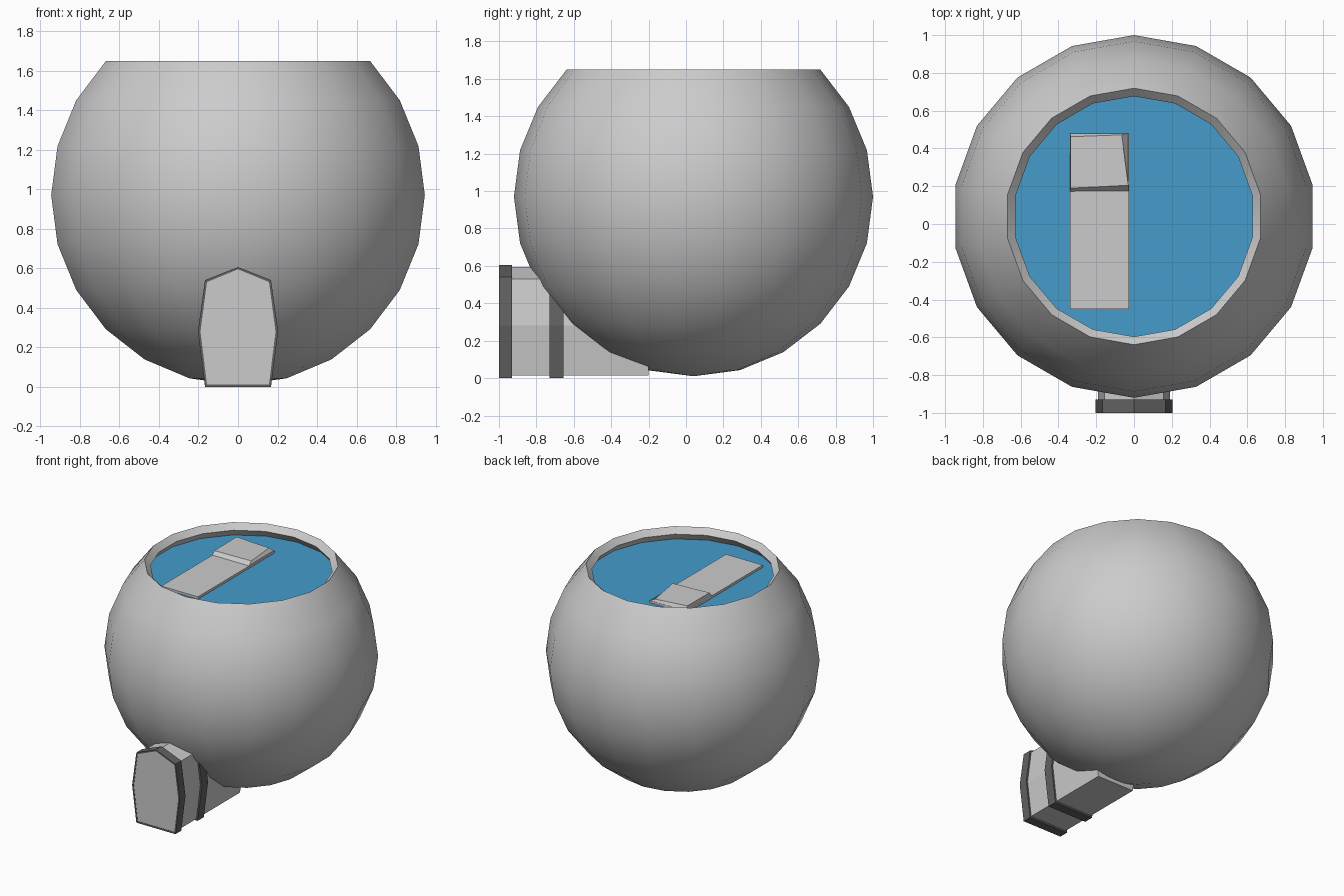
import bpy, bmesh, math
from mathutils import Vector

if "Cube" in bpy.data.objects:
    bpy.data.objects.remove(bpy.data.objects["Cube"])

CY, CZ, R, WALL = 0.04, 0.97, 0.96, 0.06
SIDES = 18


def material(name, color):
    m = bpy.data.materials.new(name)
    m.diffuse_color = color
    m.use_nodes = True
    m.node_tree.nodes["Principled BSDF"].inputs["Base Color"].default_value = m.diffuse_color
    return m


def finish(name, bm, mat=None):
    bmesh.ops.recalc_face_normals(bm, faces=bm.faces[:])
    me = bpy.data.meshes.new(name)
    bm.to_mesh(me)
    bm.free()
    ob = bpy.data.objects.new(name, me)
    bpy.context.collection.objects.link(ob)
    if mat:
        me.materials.append(mat)
    return ob


def block(name, bottom, top, mat=None):
    """Six-sided block from matching bottom and top corner loops."""
    bm = bmesh.new()
    lo = [bm.verts.new(p) for p in bottom]
    hi = [bm.verts.new(p) for p in top]
    bm.faces.new(lo)
    bm.faces.new(hi)
    n = len(lo)
    for i in range(n):
        j = (i + 1) % n
        bm.faces.new((lo[i], lo[j], hi[j], hi[i]))
    return finish(name, bm, mat)


def band(name, outer, inner, y0, y1, mat):
    """Hollow collar around an outline in the xz plane."""
    bm = bmesh.new()
    loops = [[bm.verts.new((x, y, z)) for x, z in pts]
             for pts, y in ((outer, y0), (outer, y1), (inner, y1), (inner, y0))]
    n = len(outer)
    for k in range(4):
        a, b = loops[k], loops[(k + 1) % 4]
        for i in range(n):
            j = (i + 1) % n
            bm.faces.new((a[i], a[j], b[j], b[i]))
    return finish(name, bm, mat)


def mirrored(half):
    """Close a right-half outline, bottom to apex, across x = 0."""
    return half + [(-x, z) for x, z in reversed(half) if x > 0]


water_blue = material("water_blue", (0.06, 0.33, 0.60, 1))
dark_grey = material("dark_grey", (0.12, 0.12, 0.12, 1))

# Round bowl: double-walled arc spun around the vertical axis
bm = bmesh.new()
angles = [math.radians(a) for a in range(-90, 46, 15)]
profile = [(R, a) for a in angles] + [(R - WALL, a) for a in reversed(angles)]
verts = [bm.verts.new((0, CY + r * math.cos(a), CZ + r * math.sin(a))) for r, a in profile]
edges = [bm.edges.new(pair) for pair in zip(verts, verts[1:])]
bmesh.ops.spin(bm, geom=verts + edges, cent=(0, CY, 0), axis=(0, 0, 1),
               angle=math.tau, steps=SIDES, use_duplicate=False)
bmesh.ops.remove_doubles(bm, verts=bm.verts[:], dist=1e-4)
bmesh.ops.dissolve_degenerate(bm, edges=bm.edges[:], dist=1e-5)
bowl = finish("bowl", bm)
bpy.context.view_layer.objects.active = bowl
bowl.select_set(True)
bpy.ops.object.shade_smooth_by_angle(angle=math.radians(35))
bowl.select_set(False)

# Water surface just under the rim
WZ = 1.55
wr = math.sqrt((R - WALL) ** 2 - (WZ - CZ) ** 2) * 0.995
bm = bmesh.new()
bm.faces.new([bm.verts.new((wr * math.sin(math.tau * i / SIDES),
                            CY + wr * math.cos(math.tau * i / SIDES), WZ))
              for i in range(SIDES)])
finish("water", bm, water_blue)

# Floating mattress with a tapered pillow
x0, x1 = -0.34, -0.027


def rect(ya, yb, z):
    return [(x0, ya, z), (x1, ya, z), (x1, yb, z), (x0, yb, z)]


block("float_mattress", rect(-0.45, 0.482, WZ - 0.02), rect(-0.45, 0.482, WZ + 0.018))
block("float_pillow", rect(0.17, 0.482, WZ + 0.015),
      [(-0.335, 0.19, 1.598), (-0.03, 0.205, 1.594),
       (-0.065, 0.472, 1.584), (-0.335, 0.462, 1.6)])

# Entrance tunnel running under the front of the bowl
inner = mirrored([(0.157, 0.013), (0.19, 0.28), (0.157, 0.53), (0, 0.595)])
outer = mirrored([(0.167, 0.0), (0.203, 0.28), (0.167, 0.54), (0, 0.606)])
block("entrance_tunnel", [(x, -0.998, z) for x, z in inner],
      [(x, -0.2, z) for x, z in inner])

# Dark collars around the tunnel
for name, ya, yb in (("front_collar", -1.0, -0.93), ("rear_collar", -0.73, -0.655)):
    band(name, outer, inner, ya, yb, dark_grey)
